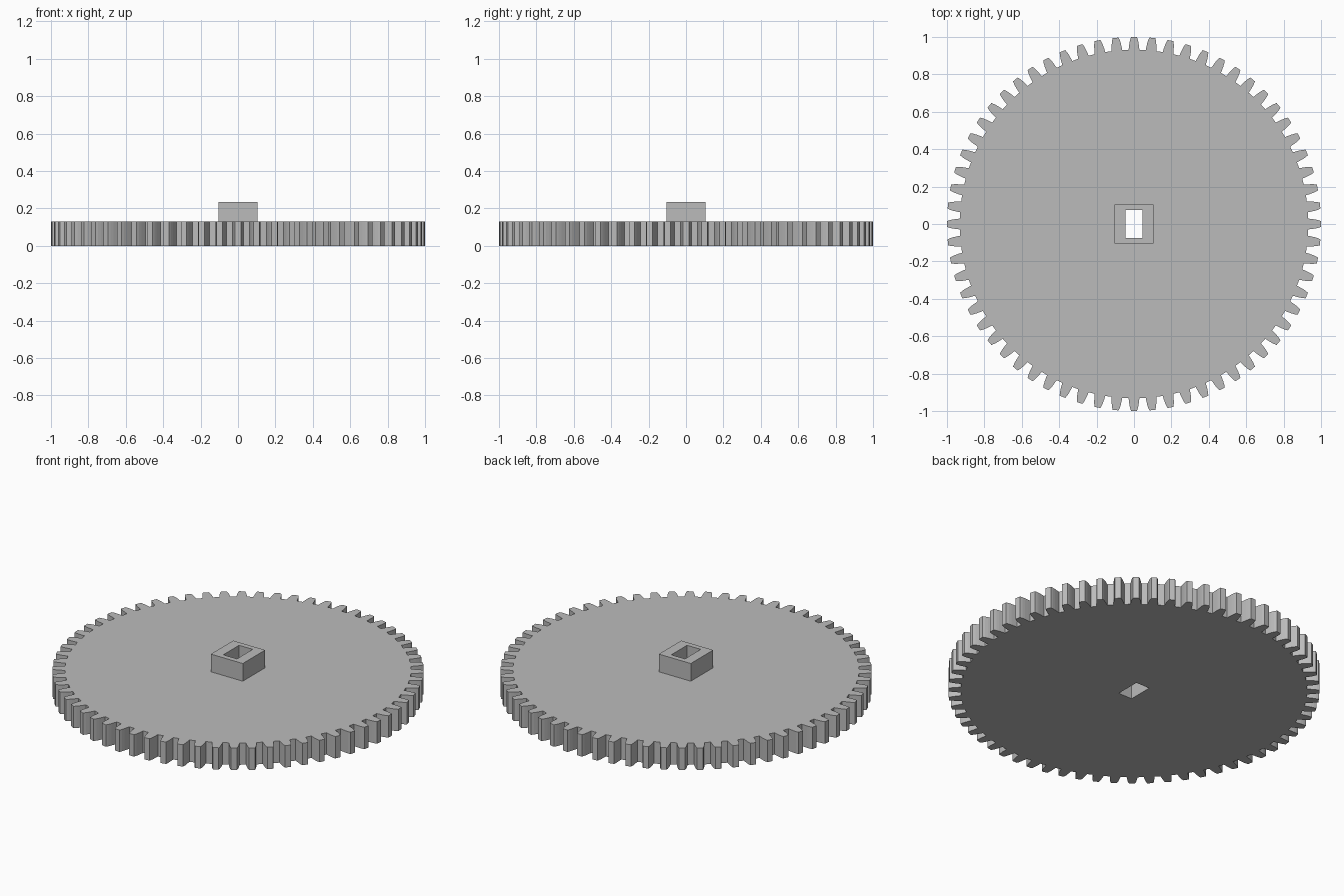
import bpy
import bmesh
import math

cube = bpy.data.objects.get("Cube")
if cube:
    bpy.data.objects.remove(cube, do_unlink=True)

TEETH = 64
THICKNESS = 0.13
HUB_TOP = 0.235

grey = bpy.data.materials.new("light_grey")
grey.use_nodes = True
grey.diffuse_color = (0.5, 0.5, 0.5, 1)
grey.node_tree.nodes["Principled BSDF"].inputs["Base Color"].default_value = grey.diffuse_color


def prism(name, outline, bottom, top):
    """Closed solid made by raising a flat outline."""
    bm = bmesh.new()
    face = bm.faces.new([bm.verts.new((x, y, bottom)) for x, y in outline])
    raised = bmesh.ops.extrude_face_region(bm, geom=[face])["geom"]
    verts = [v for v in raised if isinstance(v, bmesh.types.BMVert)]
    bmesh.ops.translate(bm, vec=(0, 0, top - bottom), verts=verts)
    bmesh.ops.recalc_face_normals(bm, faces=bm.faces)
    mesh = bpy.data.meshes.new(name)
    bm.to_mesh(mesh)
    bm.free()
    mesh.materials.append(grey)
    obj = bpy.data.objects.new(name, mesh)
    bpy.context.collection.objects.link(obj)
    return obj


def rectangle(x, y):
    return [(-x, -y), (x, -y), (x, y), (-x, y)]


def combine(target, tool, operation):
    """Apply a boolean and discard the tool."""
    mod = target.modifiers.new(operation.title(), "BOOLEAN")
    mod.operation = operation
    mod.solver = "EXACT"
    mod.object = tool
    bpy.context.view_layer.objects.active = target
    bpy.ops.object.modifier_apply(modifier=mod.name)
    bpy.data.objects.remove(tool, do_unlink=True)


# Half of one tooth: radius and half width from root to tip
half_tooth = [(0.932, 0.029), (0.945, 0.0275), (0.968, 0.0245),
              (0.985, 0.021), (1.0, 0.016)]
tooth = [(r, -w) for r, w in half_tooth] + [(r, w) for r, w in reversed(half_tooth)]

# Toothed outline, repeated around the wheel
outline = []
for i in range(TEETH):
    angle = math.tau * i / TEETH
    for r, w in tooth:
        a = angle + w / r
        outline.append((r * math.cos(a), r * math.sin(a)))

# Wheel with square hub and a rectangular shaft hole
gear = prism("gear_wheel", outline, 0, THICKNESS)
hub = prism("square_hub", rectangle(0.105, 0.105), THICKNESS / 2, HUB_TOP)
combine(gear, hub, "UNION")
hole = prism("shaft_hole", rectangle(0.045, 0.074), -0.1, HUB_TOP + 0.1)
combine(gear, hole, "DIFFERENCE")
